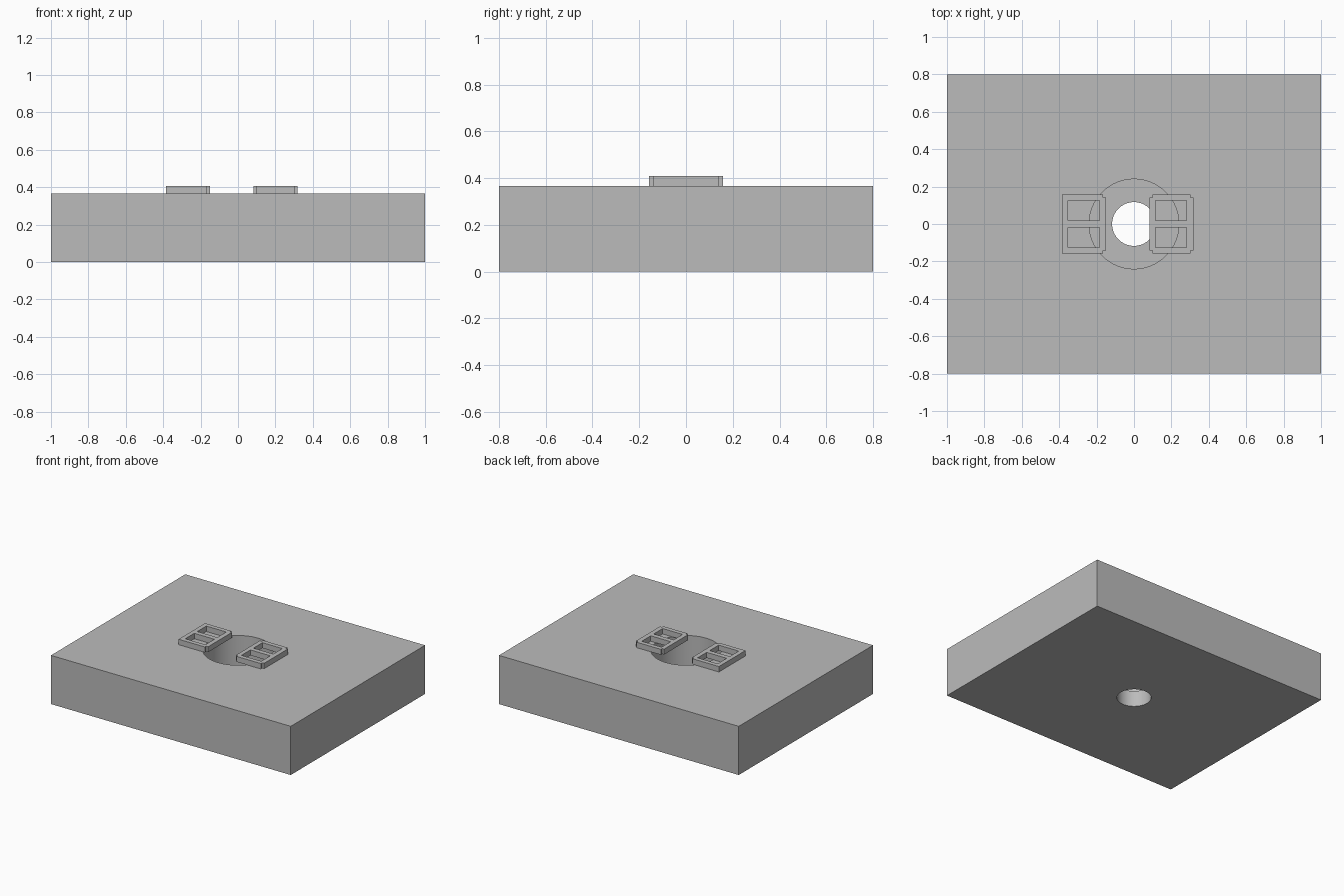
import bpy
import bmesh
from math import cos, sin, pi

cube = bpy.data.objects.get("Cube")
if cube:
    bpy.data.objects.remove(cube)

BLOCK_TOP = 0.367
PLATE_TOP = 0.408
HALF_Y = 0.158
NOTCH = 0.016

gray = bpy.data.materials.new("plain gray")
gray.use_nodes = True
color = (0.5, 0.5, 0.5, 1)
gray.diffuse_color = color
gray.node_tree.nodes["Principled BSDF"].inputs["Base Color"].default_value = color


def extrude_outline(name, loops, z0, z1):
    """Solid from an outer outline plus any hole outlines."""
    bm = bmesh.new()
    edges = []
    for loop in loops:
        verts = [bm.verts.new((x, y, z0)) for x, y in loop]
        edges += [bm.edges.new((a, b)) for a, b in zip(verts, verts[1:] + verts[:1])]
    bmesh.ops.triangle_fill(bm, edges=edges, use_beauty=True)
    result = bmesh.ops.extrude_face_region(bm, geom=bm.faces[:], use_keep_orig=True)
    top = [g for g in result["geom"] if isinstance(g, bmesh.types.BMVert)]
    bmesh.ops.translate(bm, verts=top, vec=(0, 0, z1 - z0))
    bmesh.ops.recalc_face_normals(bm, faces=bm.faces[:])
    bmesh.ops.dissolve_limit(bm, angle_limit=0.001, verts=bm.verts[:], edges=bm.edges[:])
    mesh = bpy.data.meshes.new(name)
    bm.to_mesh(mesh)
    bm.free()
    obj = bpy.data.objects.new(name, mesh)
    bpy.context.collection.objects.link(obj)
    mesh.materials.append(gray)
    return obj


def rectangle(x0, x1, y0, y1):
    return [(x0, y0), (x1, y0), (x1, y1), (x0, y1)]


def cut_cylinder(target, name, radius, z0, z1, sides=64):
    """Bore a round hole and remove the cutter."""
    ring = [(radius * cos(2 * pi * i / sides), radius * sin(2 * pi * i / sides))
            for i in range(sides)]
    cutter = extrude_outline(name, [ring], z0, z1)
    cutter.hide_render = True
    mod = target.modifiers.new(name, "BOOLEAN")
    mod.operation = "DIFFERENCE"
    mod.solver = "EXACT"
    mod.object = cutter
    bpy.context.view_layer.objects.active = target
    bpy.ops.object.modifier_apply(modifier=name)
    bpy.data.objects.remove(cutter)


def window_plate(name, x0, x1, notch_left):
    """Plate with stepped corners and two through windows."""
    n, h = NOTCH, HALF_Y
    right = [(x1 - n, -h), (x1 - n, n - h), (x1, n - h),
             (x1, h - n), (x1 - n, h - n), (x1 - n, h)]
    if notch_left:
        left = [(x0 + n, h), (x0 + n, h - n), (x0, h - n),
                (x0, n - h), (x0 + n, n - h), (x0 + n, -h)]
    else:
        left = [(x0, h), (x0, -h)]
    windows = [rectangle(x0 + 0.033, x1 - 0.035, *span)
               for span in ((-0.125, -0.018), (0.018, 0.125))]
    return extrude_outline(name, [right + left] + windows, BLOCK_TOP, PLATE_TOP)


# Block with a stepped bore
block = extrude_outline("base_block", [rectangle(-1, 1, -0.8, 0.8)], 0, BLOCK_TOP)
cut_cylinder(block, "wide_bore", 0.24, 0.12, 0.6)
cut_cylinder(block, "narrow_bore", 0.117, -0.2, 0.3)
bpy.ops.object.select_all(action="DESELECT")
block.select_set(True)
bpy.context.view_layer.objects.active = block
bpy.ops.object.shade_smooth_by_angle(angle=0.5)

# Plates on top, either side of the bore
window_plate("right_plate", -0.385, -0.15, False)
window_plate("left_plate", 0.083, 0.317, True)
